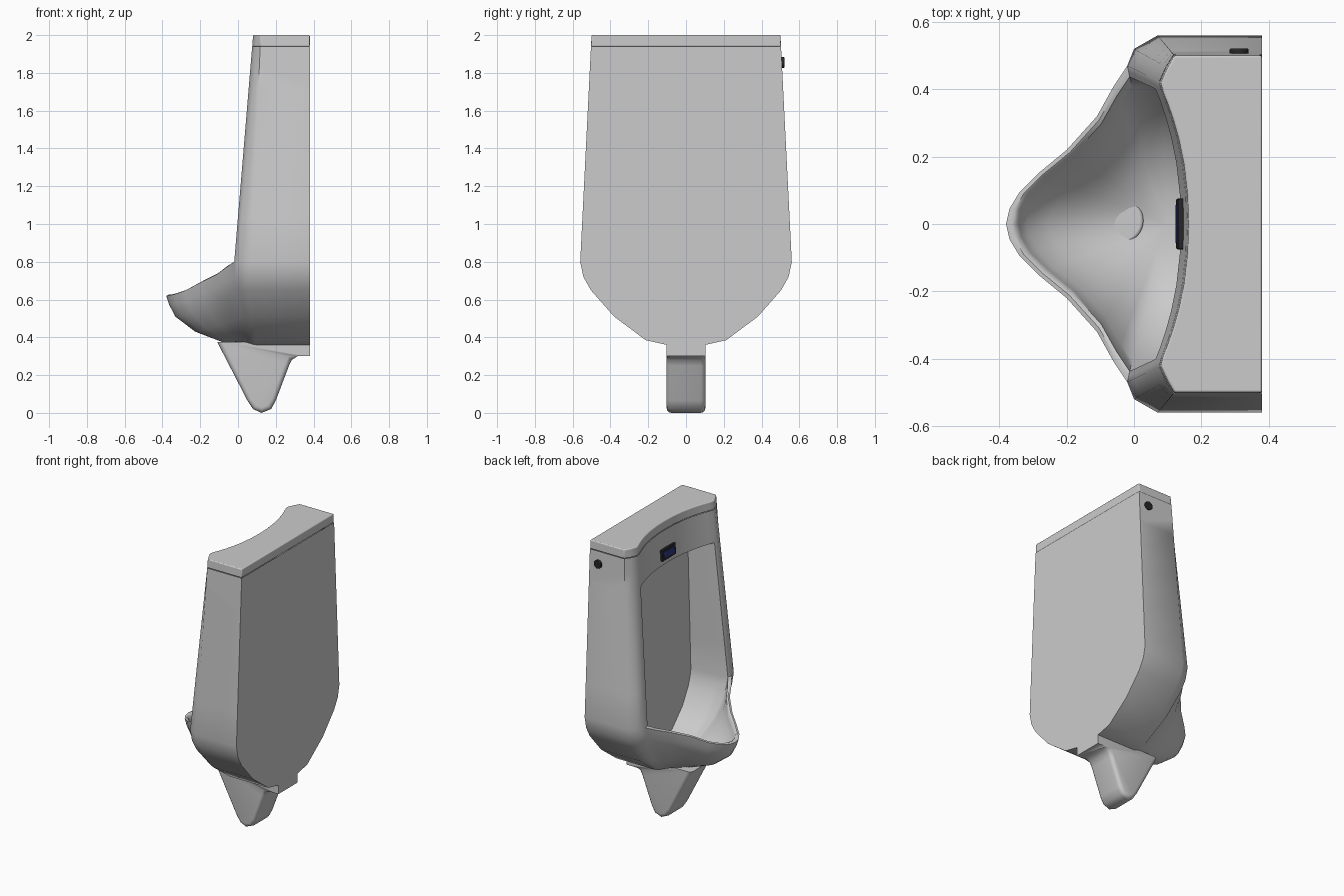
import bpy, bmesh
from math import radians

if "Cube" in bpy.data.objects:
    bpy.data.objects.remove(bpy.data.objects["Cube"])

# Half plan curves (x, y, rim height); the bowl opens toward -x
SIDE = [(.38, 0, .8), (.38, .56, .8), (.07, .56, .8), (.0, .52, .8), (-.02, .47, .8)]
LIP = [(-.06, .41, .772), (-.11, .32, .735), (-.2, .22, .69), (-.285, .15, .645),
       (-.34, .095, .627), (-.37, .045, .62), (-.38, 0, .62)]
OUTER = SIDE + LIP
J = len(SIDE) - 1
RIM_IN = [(.1 + (x - .1) * .94, y * .93, z) for x, y, z in OUTER[J:]]
INNER_BACK = [(.25, 0, .8), (.25, .41, .8), (.08, .425, .8)]
INNER = INNER_BACK + RIM_IN


def finish(bm, name, color=None, angle=45, bevel=0):
    bmesh.ops.remove_doubles(bm, verts=bm.verts, dist=1e-4)
    bmesh.ops.recalc_face_normals(bm, faces=bm.faces)
    me = bpy.data.meshes.new(name)
    bm.to_mesh(me)
    bm.free()
    ob = bpy.data.objects.new(name, me)
    bpy.context.collection.objects.link(ob)
    bpy.ops.object.select_all(action='DESELECT')
    ob.select_set(True)
    bpy.context.view_layer.objects.active = ob
    if bevel:
        m = ob.modifiers.new("bevel", 'BEVEL')
        m.width, m.segments, m.limit_method = bevel, 3, 'ANGLE'
        m.angle_limit = radians(40)
    bpy.ops.object.shade_smooth_by_angle(angle=radians(angle))
    if color:
        mat = bpy.data.materials.new(name)
        mat.diffuse_color = color
        mat.use_nodes = True
        mat.node_tree.nodes["Principled BSDF"].inputs["Base Color"].default_value = mat.diffuse_color
        me.materials.append(mat)
    return ob


def grid(bm, rows):
    """Quad strip surface, built on both sides of y = 0."""
    for s in (1, -1):
        vs = [[bm.verts.new((x, s * y, z)) for x, y, z in r] for r in rows]
        for a, b in zip(vs, vs[1:]):
            for i in range(len(a) - 1):
                bm.faces.new((a[i], a[i + 1], b[i + 1], b[i]))


def bowl(plan, steps):
    """Shrink a rim plan downward; steps = (scale, side z, front z)."""
    rows = [plan]
    for r, zs, zf in steps:
        rows.append([(x if x > .1 else .1 + (x - .1) * r, y * r,
                      zf + (zs - zf) * (z - .62) / .18) for x, y, z in plan])
    return rows


def taper(pts, z):
    """Lean the upright section back and narrow it with height."""
    t = (z - .8) / 1.2
    return [(x + (.1 * t if x < .05 else .05 * t if x < .2 else 0),
             y * (1 - .107 * t), z) for x, y, _ in pts]


def header(z):
    """Concave front curve between the jambs."""
    x, y, _ = taper(RIM_IN[:1], z)[0]
    return [(x + .075 * (1 - f ** 2.2), y * f, z) for f in (1, .92, .8, .65, .45, .22, 0)]


# Ceramic body: bowl outside, bowl inside, rim, jambs, header
bm = bmesh.new()
grid(bm, bowl(OUTER, [(.97, .72, .575), (.9, .65, .51), (.68, .51, .43),
                      (.38, .385, .375), (.18, .36, .365), (0, .36, .36)]))
grid(bm, bowl(INNER, [(.98, .75, .6), (.93, .69, .56), (.78, .58, .51), (.5, .46, .44),
                      (.2, .425, .42), (0, .42, .415)]))
mid = [((a[0] + b[0]) / 2, (a[1] + b[1]) / 2, a[2] + .006 * (i > 0))
       for i, (a, b) in enumerate(zip(OUTER[J:], RIM_IN))]
grid(bm, [OUTER[J:], mid, RIM_IN])
section = SIDE + mid[:1] + RIM_IN[:1] + INNER_BACK[::-1]
ZS = (.8, 1.03, 1.26, 1.49, 1.72)
grid(bm, [taper(section, z) for z in ZS])
upper = SIDE + mid[:1]
grid(bm, [taper(upper, z) + header(z) for z in (1.72, 1.83, 1.94)])
for s in (1, -1):
    loop = header(1.72) + taper(INNER_BACK, 1.72)
    bm.faces.new([bm.verts.new((x, s * y, z)) for x, y, z in loop])
finish(bm, "urinal_body", angle=48)

# Top slab
bm = bmesh.new()
rings = []
for z in (1.94, 2.0):
    half = taper(upper, z) + header(z)
    full = half + [(x, -y, z) for x, y, _ in half[-2:0:-1]]
    rings.append([bm.verts.new(p) for p in full])
n = len(rings[0])
for i in range(n):
    k = (i + 1) % n
    bm.faces.new((rings[0][i], rings[0][k], rings[1][k], rings[1][i]))
bm.faces.new(rings[0])
bm.faces.new(rings[1])
finish(bm, "top_slab", bevel=.006)

# Drain trap under the bowl
bm = bmesh.new()
prof = [(-.11, .375), (.05, .065), (.08, .02), (.125, 0), (.175, .02), (.2, .065),
        (.27, .25), (.285, .28), (.315, .3), (.38, .3), (.38, .375)]
a, b = [[bm.verts.new((x, y, z)) for x, z in prof] for y in (-.103, .103)]
for i in range(len(prof)):
    k = (i + 1) % len(prof)
    bm.faces.new((a[i], a[k], b[k], b[i]))
bm.faces.new(a)
bm.faces.new(b)
bmesh.ops.recalc_face_normals(bm, faces=bm.faces)
side_edges = [e for e in bm.edges if abs(e.verts[0].co.y - e.verts[1].co.y) < .01
              and min(v.co.x for v in e.verts) < .3 and min(v.co.z for v in e.verts) < .36]
bmesh.ops.bevel(bm, geom=side_edges, offset=.025, segments=3, profile=.5, affect='EDGES')
finish(bm, "drain_trap", angle=50)


def cylinder(name, loc, r, depth, axis_y=False, color=None, bevel=0):
    bm = bmesh.new()
    bmesh.ops.create_cone(bm, cap_ends=True, segments=32, radius1=r, radius2=r, depth=depth)
    ob = finish(bm, name, color, bevel=bevel)
    ob.location = loc
    if axis_y:
        ob.rotation_euler.x = radians(90)


def box(name, loc, size, color, tilt=0, bevel=.004):
    bm = bmesh.new()
    bmesh.ops.create_cube(bm, size=1)
    bmesh.ops.scale(bm, vec=size, verts=bm.verts)
    ob = finish(bm, name, color, bevel=bevel)
    ob.location = loc
    ob.rotation_euler.y = tilt


# Drain cover, side button and flush sensor
cylinder("drain_cover", (-.04, .01, .415), .068, .03, bevel=.008)
cylinder("side_button", (.312, .508, 1.855), .028, .026, True, (.02, .02, .02, 1), .004)
box("sensor_frame", (.139, 0, 1.79), (.022, .15, .075), (.02, .02, .025, 1), radians(4.8))
box("sensor_lens", (.131, 0, 1.79), (.012, .115, .045), (.03, .04, .2, 1), radians(4.8), .002)
